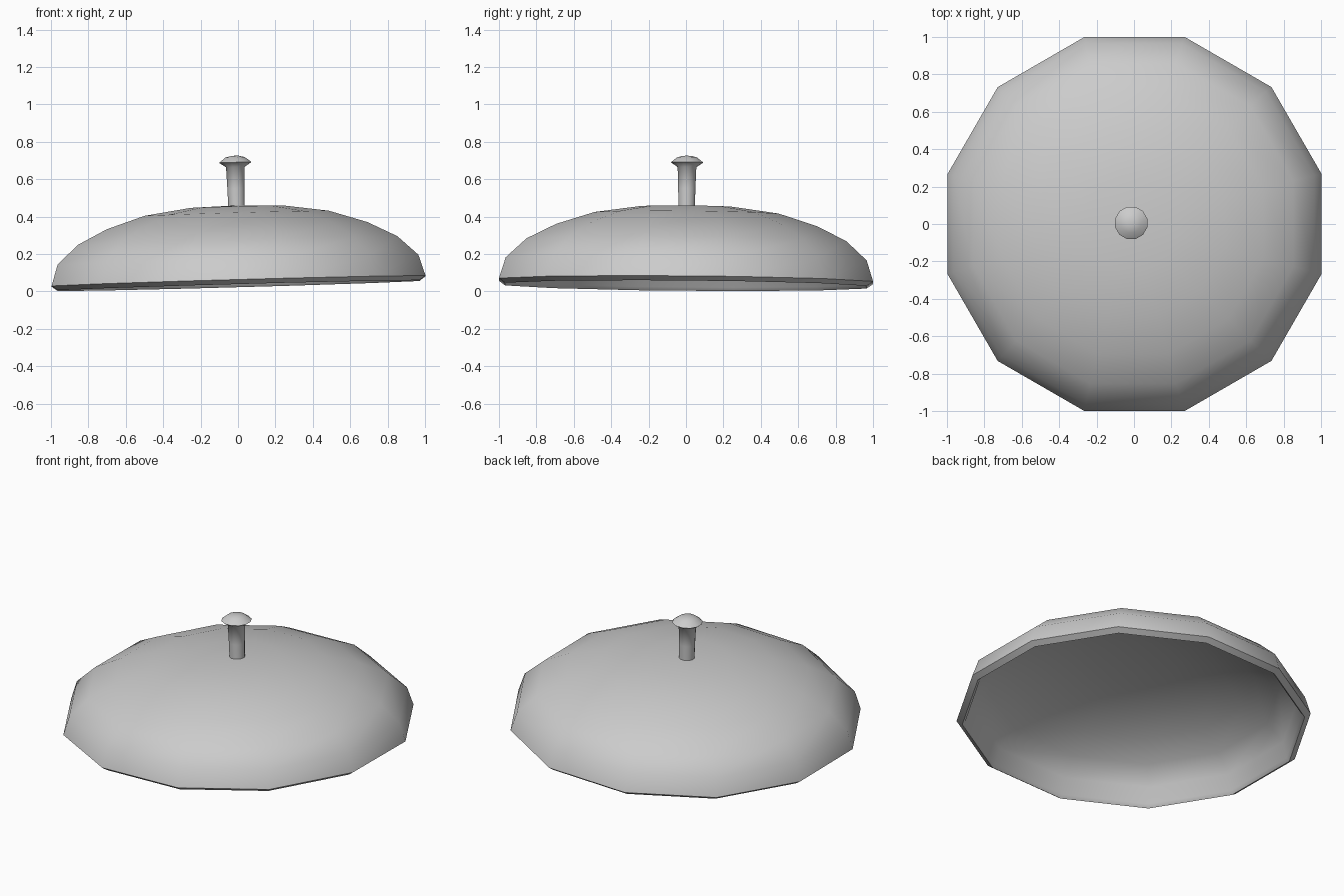
import bpy, bmesh, math
from mathutils import Matrix

if "Cube" in bpy.data.objects:
    bpy.data.objects.remove(bpy.data.objects["Cube"])

SIDES = 12
PIVOT = 0.055
# slight lean of the whole lid
TILT = (Matrix.Translation((0, 0, PIVOT))
        @ Matrix.Rotation(math.radians(-0.5), 4, 'X')
        @ Matrix.Rotation(math.radians(-1.6), 4, 'Y')
        @ Matrix.Translation((0.003, 0, -PIVOT)))


def lathe(name, profile, angle):
    """Revolve (flat-to-centre radius, z) points; radius 0 becomes a pole."""
    bm = bmesh.new()
    rings = []
    for r, z in profile:
        if r == 0:
            rings.append([bm.verts.new((0, 0, z))] * SIDES)
            continue
        rv = r / math.cos(math.pi / SIDES)
        rings.append([bm.verts.new((rv * math.cos(a), rv * math.sin(a), z))
                      for a in ((i + 0.5) * 2 * math.pi / SIDES for i in range(SIDES))])
    for a, b in zip(rings, rings[1:]):
        for i in range(SIDES):
            j = (i + 1) % SIDES
            bm.faces.new(list(dict.fromkeys((a[i], a[j], b[j], b[i]))))
    bmesh.ops.recalc_face_normals(bm, faces=bm.faces)
    bm.transform(TILT)
    mesh = bpy.data.meshes.new(name)
    bm.to_mesh(mesh)
    bm.free()
    ob = bpy.data.objects.new(name, mesh)
    bpy.context.collection.objects.link(ob)
    bpy.ops.object.select_all(action='DESELECT')
    ob.select_set(True)
    bpy.context.view_layer.objects.active = ob
    bpy.ops.object.shade_smooth_by_angle(angle=math.radians(angle))
    return ob


# hollow dome: inner surface, rim lip, outer surface
lathe("lid_dome", [
    (0, 0.428), (0.24, 0.422), (0.47, 0.385), (0.67, 0.32), (0.82, 0.24),
    (0.925, 0.15), (0.95, 0.05), (0.967, 0.031), (1.0, 0.055),
    (0.965, 0.167), (0.855, 0.27), (0.697, 0.35), (0.492, 0.417),
    (0.245, 0.453), (0, 0.46)], 50)

# handle: slim stem flaring into a mushroom cap
lathe("lid_knob", [
    (0, 0.44), (0.044, 0.45), (0.046, 0.55), (0.05, 0.665), (0.086, 0.69),
    (0.052, 0.717), (0.02, 0.725), (0, 0.726)], 60)
